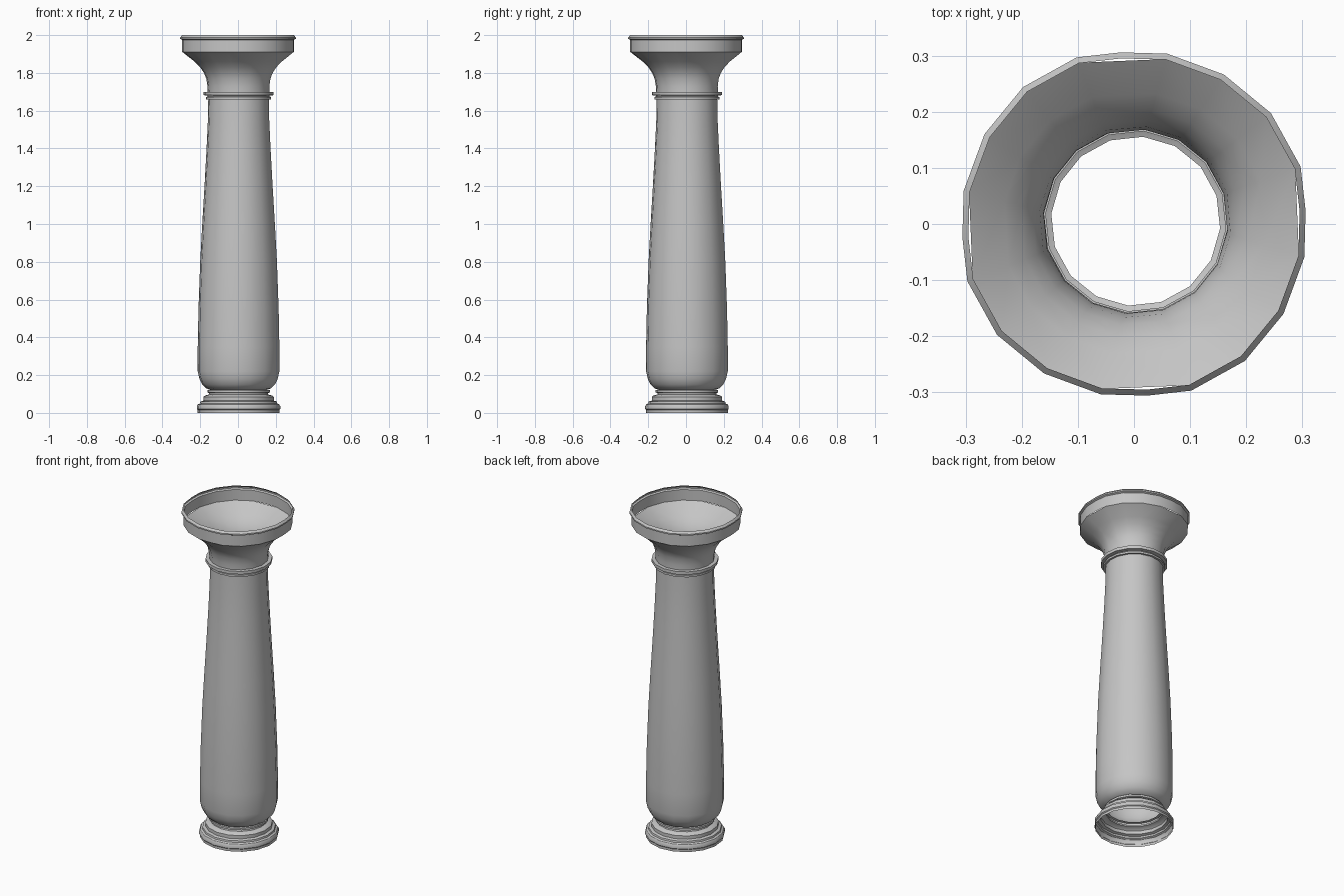
import bpy
import bmesh
from math import sin, cos, radians

cube = bpy.data.objects.get("Cube")
if cube:
    bpy.data.objects.remove(cube, do_unlink=True)

stone = bpy.data.materials.new("grey stone")
stone.use_nodes = True
colour = (0.56, 0.56, 0.56, 1)
stone.diffuse_color = colour
stone.node_tree.nodes["Principled BSDF"].inputs["Base Color"].default_value = colour

# Sections hold (angle, radius factor) for one quarter turn
ROUND = [(-5 + 22.5 * k, 1) for k in range(4)]
RIM = [(-11, 0.985), (19, 1), (39, 1), (59, 0.99)]
RIM_SPLIT = RIM[:1] + [(4.5, 0.977)] + RIM[1:]


def blend(a, b, t):
    return [(p + (q - p) * t, f + (g - f) * t) for (p, f), (q, g) in zip(a, b)]


def loft(name, profile, section):
    """Open tube through (radius, height) rings; section(z) gives shape and centre shift."""
    bm = bmesh.new()
    rings = []
    for r, z in profile:
        quarter, shift = section(z)
        ring = []
        for turn in range(4):
            for angle, factor in quarter:
                a = radians(angle + 90 * turn)
                ring.append(bm.verts.new((shift * 0.003 + r * factor * cos(a),
                                          shift * 0.005 + r * factor * sin(a), z)))
        rings.append(ring)
    for low, high in zip(rings, rings[1:]):
        n = len(low)
        for i in range(n):
            j = (i + 1) % n
            bm.faces.new((low[i], low[j], high[j], high[i]))
    mesh = bpy.data.meshes.new(name)
    bm.to_mesh(mesh)
    bm.free()
    mesh.materials.append(stone)
    obj = bpy.data.objects.new(name, mesh)
    bpy.context.collection.objects.link(obj)
    bpy.ops.object.select_all(action='DESELECT')
    obj.select_set(True)
    bpy.context.view_layer.objects.active = obj
    bpy.ops.object.shade_smooth_by_angle(angle=radians(32))


def plain(z):
    return ROUND, 1


def flare(z):
    t = max(0, (z - 1.70) / 0.21)
    return blend(ROUND, RIM, t), 1 - t


# Stepped base moulding
loft("base_moulding", [
    (.217, 0), (.217, .015), (.222, .02), (.222, .035), (.216, .045), (.205, .05),
    (.203, .06), (.187, .065), (.187, .085), (.178, .092), (.158, .097),
    (.156, .105), (.166, .108), (.166, .12), (.151, .122)], plain)

# Tapered shaft with rounded foot
loft("shaft", [
    (.151, .122), (.172, .13), (.193, .15), (.208, .18), (.217, .22), (.217, .35),
    (.213, .55), (.204, .8), (.193, 1.0), (.181, 1.2), (.170, 1.4), (.163, 1.55),
    (.161, 1.66)], plain)

# Collar rings below the capital
loft("collar", [
    (.161, 1.66), (.173, 1.66), (.173, 1.672), (.165, 1.675), (.165, 1.68),
    (.186, 1.682), (.186, 1.70), (.164, 1.70)], plain)

# Flared capital
loft("capital_flare", [
    (.164, 1.70), (.165, 1.73), (.172, 1.77), (.185, 1.80), (.206, 1.83),
    (.237, 1.86), (.304, 1.91)], flare)

# Upright band with a bevelled lip
loft("capital_rim", [
    (.304, 1.91), (.304, 1.975), (.314, 1.98), (.314, 1.988), (.303, 2.0)],
    lambda z: (RIM_SPLIT, 0))
